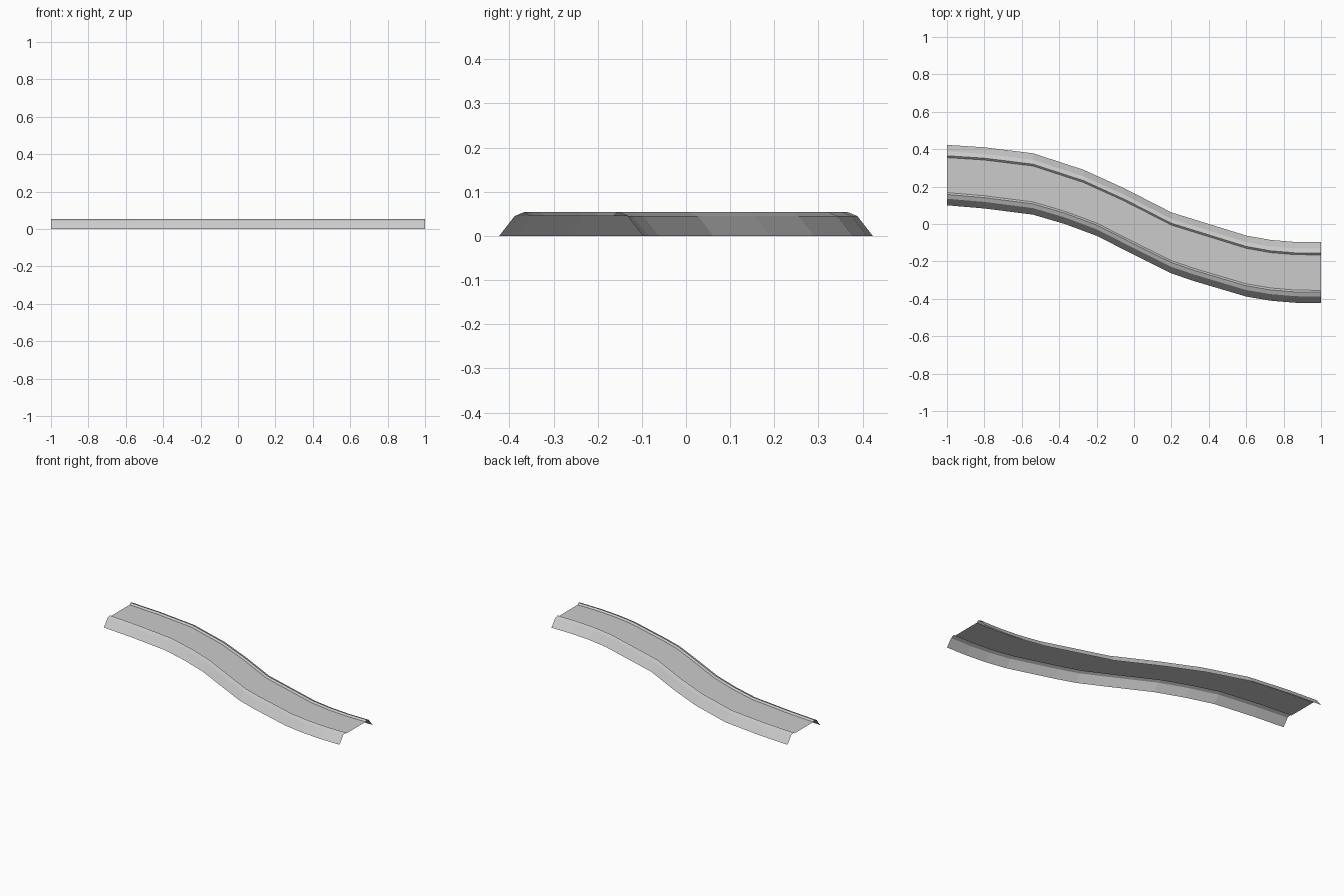
import bpy, bmesh

if "Cube" in bpy.data.objects:
    bpy.data.objects.remove(bpy.data.objects["Cube"])

# Plan outline of the two outer edges (x, y)
BACK = [(-1, .423), (-.8, .410), (-.54, .378), (-.27, .290), (-.05, .190), (.2, .062),
        (.4, 0), (.6, -.062), (.73, -.085), (.86, -.096), (1, -.097)]
FRONT = [(-1, .100), (-.8, .083), (-.54, .050), (-.37, 0), (-.2, -.063), (.05, -.190),
         (.2, -.264), (.32, -.305), (.6, -.388), (.73, -.410), (.86, -.421), (1, -.423)]

# Kerb and bank section: (distance in from outer edge, height)
SECTION = [(0, 0), (.035, .045), (.058, .0545), (.068, .045)]


def edge_y(path, x):
    for (x0, y0), (x1, y1) in zip(path, path[1:]):
        if x <= x1:
            return y0 + (y1 - y0) * (x - x0) / (x1 - x0)
    return path[-1][1]


def sheet(name, rows):
    """Skin neighbouring rows of points, facing up."""
    bm = bmesh.new()
    grid = [[bm.verts.new(p) for p in row] for row in rows]
    for a, b in zip(grid, grid[1:]):
        for i in range(len(a) - 1):
            f = bm.faces.new((a[i], a[i + 1], b[i + 1], b[i]))
            f.normal_update()
            if f.normal.z < 0:
                f.normal_flip()
    mesh = bpy.data.meshes.new(name)
    bm.to_mesh(mesh)
    bm.free()
    ob = bpy.data.objects.new(name, mesh)
    bpy.context.collection.objects.link(ob)


def strip(path, stations, sign, offset, z):
    return [(x, edge_y(path, x) + sign * offset, z) for x in stations]


stations = sorted({x for x, _ in BACK + FRONT})

# Kerbs with sloping banks
for name, path, sign in (("back_kerb", BACK, -1), ("front_kerb", FRONT, 1)):
    sheet(name, [strip(path, stations, sign, d, z) for d, z in SECTION])

# Road surface between the kerbs
d, z = SECTION[-1]
sheet("road_surface", [strip(FRONT, stations, 1, d, z), strip(BACK, stations, -1, d, z)])
